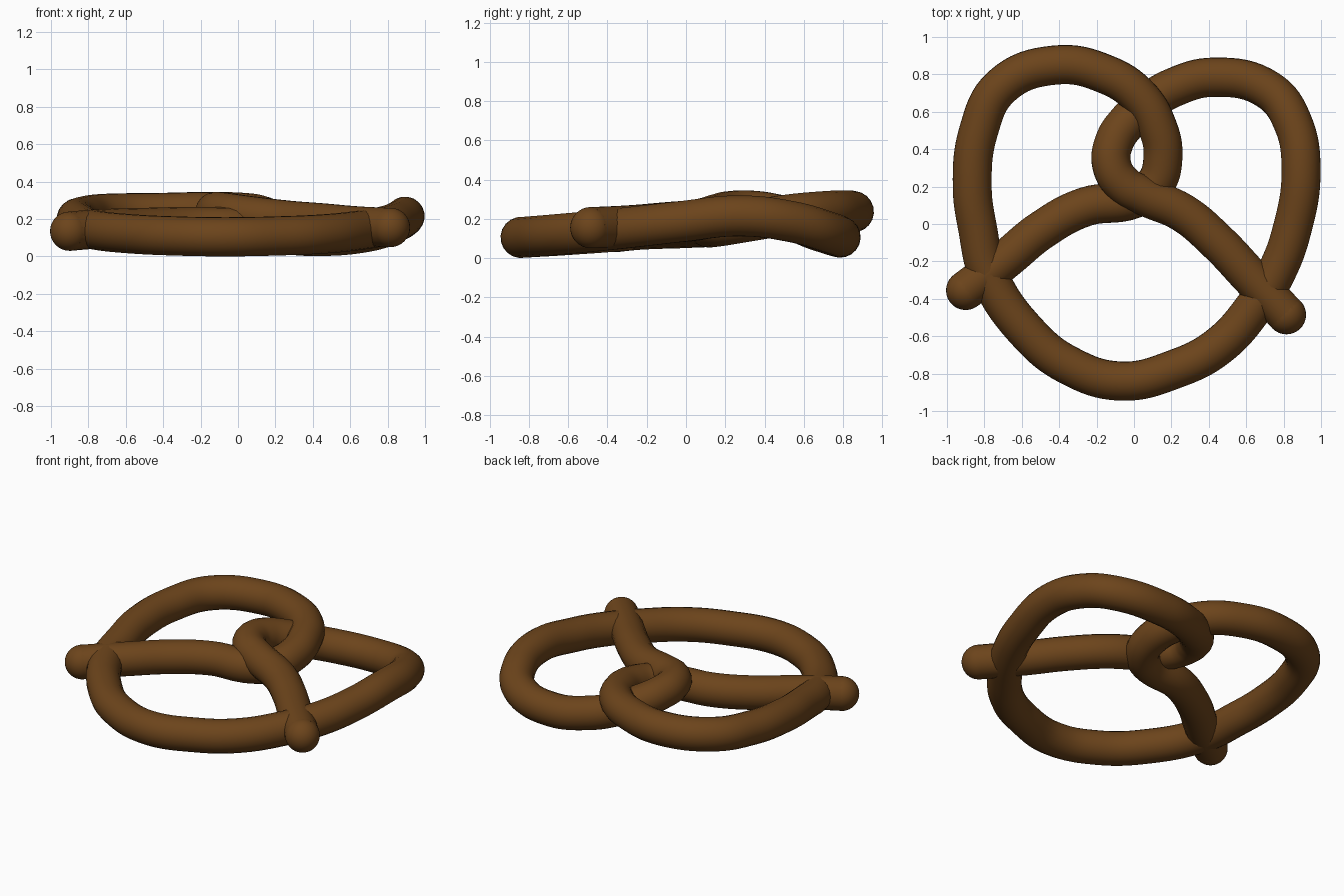
import bpy

R = 0.105

# Dough centreline: left tip, twist, left loop, front arc, right loop, twist, right tip
path = [
    (-0.90, -0.355, .135), (-0.78, -0.265, .145), (-0.68, -0.185, .15), (-0.49, -0.03, .155),
    (-0.26, 0.092, .16), (0.0, 0.135, .16), (0.11, 0.21, .17), (0.155, 0.36, .195),
    (0.125, 0.52, .22), (0.03, 0.68, .235), (-0.15, 0.80, .24), (-0.42, 0.85, .235),
    (-0.71, 0.735, .23), (-0.83, 0.50, .215), (-0.865, 0.20, .195), (-0.835, -0.03, .17),
    (-0.78, -0.265, .145), (-0.56, -0.59, .12), (-0.35, -0.755, .11), (-0.07, -0.84, .105),
    (0.22, -0.775, .11), (0.45, -0.655, .12), (0.65, -0.435, .14), (0.765, -0.25, .16),
    (0.845, -0.03, .185), (0.893, 0.28, .215), (0.85, 0.54, .185), (0.72, 0.715, .135),
    (0.43, 0.785, .107), (0.20, 0.725, .125), (0.08, 0.65, .15), (-0.04, 0.54, .195),
    (-0.105, 0.44, .225), (-0.12, 0.32, .24), (-0.06, 0.215, .235), (0.05, 0.152, .22),
    (0.26, 0.06, .195), (0.45, -0.10, .18), (0.62, -0.28, .165), (0.815, -0.485, .155),
]

mat = bpy.data.materials.new("baked_crust")
mat.diffuse_color = (0.15, 0.058, 0.011, 1)

# Twisted strand as a round bevelled curve, turned to mesh
cu = bpy.data.curves.new("pretzel_strand", 'CURVE')
cu.dimensions = '3D'
cu.bevel_depth = R
cu.bevel_resolution = 8
cu.resolution_u = 8
cu.use_fill_caps = True
sp = cu.splines.new('BEZIER')
sp.bezier_points.add(len(path) - 1)
for bp, co in zip(sp.bezier_points, path):
    bp.co = co
    bp.handle_left_type = bp.handle_right_type = 'AUTO'
strand = bpy.data.objects.new("pretzel_strand", cu)
bpy.context.collection.objects.link(strand)
strand.select_set(True)
bpy.context.view_layer.objects.active = strand
bpy.ops.object.convert(target='MESH')
bpy.ops.object.shade_smooth_by_angle()
strand.data.materials.clear()
strand.data.materials.append(mat)

# Rounded tips
for name, p in (("left_tip", path[0]), ("right_tip", path[-1])):
    bpy.ops.mesh.primitive_uv_sphere_add(segments=32, ring_count=16, radius=R, location=p)
    tip = bpy.context.object
    tip.name = name
    tip.data.materials.append(mat)
    bpy.ops.object.shade_smooth()
